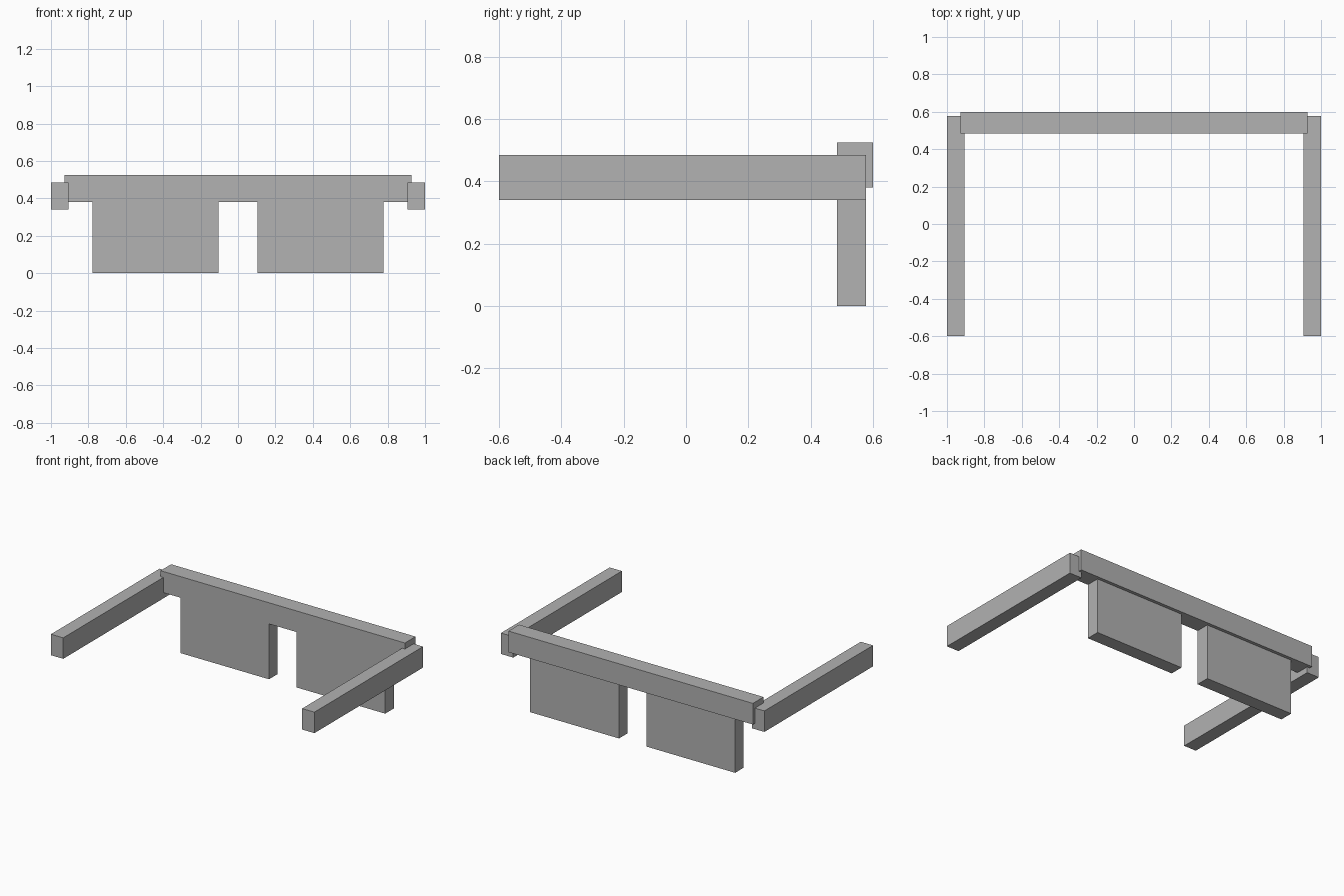
import bpy
import bmesh
from mathutils import Vector

cube = bpy.data.objects.get("Cube")
if cube:
    bpy.data.objects.remove(cube, do_unlink=True)

# Single flat grey for the whole model
grey = bpy.data.materials.new("mid_grey")
grey.use_nodes = True
colour = (0.445, 0.445, 0.445, 1.0)
grey.diffuse_color = colour
grey.node_tree.nodes["Principled BSDF"].inputs["Base Color"].default_value = colour


def box(name, low, high):
    """Flat-faced block between two opposite corners."""
    low, high = Vector(low), Vector(high)
    bm = bmesh.new()
    bmesh.ops.create_cube(bm, size=1)
    bmesh.ops.scale(bm, vec=high - low, verts=bm.verts)
    mesh = bpy.data.meshes.new(name)
    bm.to_mesh(mesh)
    bm.free()
    mesh.materials.append(grey)
    obj = bpy.data.objects.new(name, mesh)
    obj.location = (low + high) / 2
    bpy.context.collection.objects.link(obj)
    return obj


# Brow bar across the whole width
box("brow_bar", (-0.928, 0.485, 0.38), (0.928, 0.6, 0.525))

# Lens and temple arm on each side
for side, s in (("left", 1), ("right", -1)):
    x0, x1 = sorted((s * 0.104, s * 0.778))
    box(side + "_lens", (x0, 0.485, 0), (x1, 0.578, 0.38))
    x0, x1 = sorted((s * 0.907, s))
    box(side + "_temple_arm", (x0, -0.6, 0.34), (x1, 0.578, 0.484))
